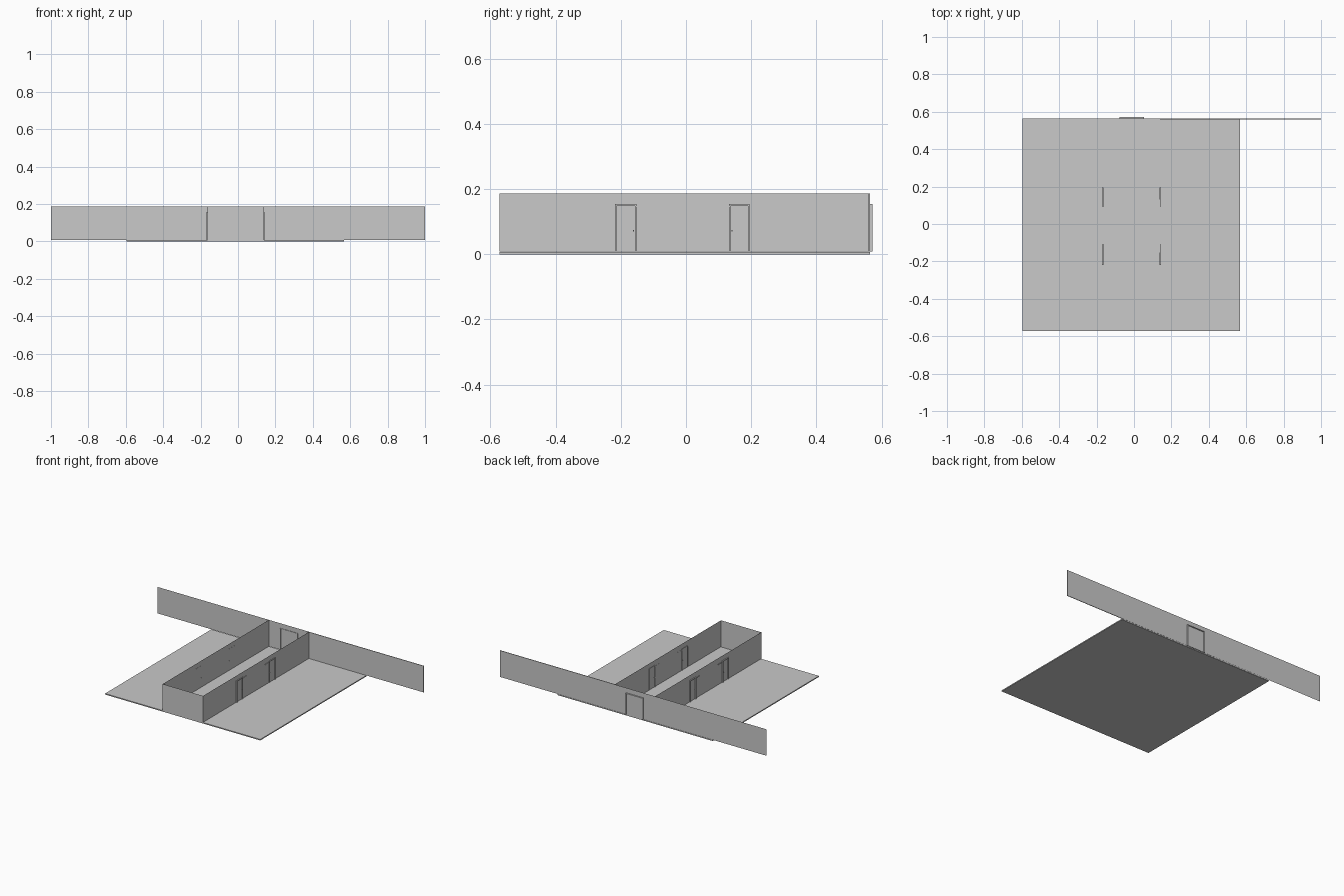
import bpy

if "Cube" in bpy.data.objects:
    bpy.data.objects.remove(bpy.data.objects["Cube"])

GREY = bpy.data.materials.new("plain_grey")
GREY.diffuse_color = (0.588, 0.588, 0.588, 1)
GREY.use_nodes = True
GREY.node_tree.nodes["Principled BSDF"].inputs["Base Color"].default_value = GREY.diffuse_color

BASE, TOP = 0.008, 0.187      # wall bottom and top
XL, XR = -0.163, 0.139        # corridor walls
YF, YB = -0.573, 0.564        # front and back walls


def add_mesh(name, verts, faces):
    me = bpy.data.meshes.new(name)
    me.from_pydata(verts, [], faces)
    me.materials.append(GREY)
    ob = bpy.data.objects.new(name, me)
    bpy.context.collection.objects.link(ob)
    return ob


def box(name, x0, x1, y0, y1, z0, z1):
    v = [(x, y, z) for x in (x0, x1) for y in (y0, y1) for z in (z0, z1)]
    f = [(0, 1, 3, 2), (4, 6, 7, 5), (0, 4, 5, 1),
         (2, 3, 7, 6), (0, 2, 6, 4), (1, 5, 7, 3)]
    return add_mesh(name, v, f)


def wall(name, a, b, z0=BASE):
    """Single-sheet wall between two plan points."""
    return add_mesh(name, [(*a, z0), (*b, z0), (*b, TOP), (*a, TOP)], [(0, 1, 2, 3)])


# Floor slab
box("floor", -0.595, 0.568, YF, YB, 0, 0.007)

# Long back wall: sheet on the left and centre, thin slab on the right
wall("back_wall_left", (XL, YB), (-1, YB))
wall("back_wall_centre", (XR, YB), (XL, YB))
box("back_wall_right", XR, 1, YB - 0.004, YB, BASE, TOP)

# Corridor walls and front end
wall("corridor_wall_left", (XL, YB), (XL, YF))
wall("corridor_wall_right", (XR, YF), (XR, YB))
wall("front_wall", (XL, YF), (XR, YF), 0.0)

# Side doors: frame, narrow side panel frame and handle
T, H, W = 0.004, 0.154, 0.005
for side, x in (("left", -0.166), ("right", 0.140)):
    for place, y0, y1, y2 in (("front", -0.218, -0.152, -0.107),
                              ("rear", 0.195, 0.132, 0.090)):
        n = f"{side}_{place}_door"
        lo, hi = min(y0, y1), max(y0, y1)
        box(n + "_post_a", x - T, x + T, lo, lo + W, BASE, H)
        box(n + "_post_b", x - T, x + T, hi - W, hi, BASE, H)
        box(n + "_lintel", x - T, x + T, lo + W, hi - W, H - W, H)
        a, b = min(y1, y2), max(y1, y2)
        box(n + "_side_rail", x - 0.002, x + 0.002, a, b, 0.145, 0.148)
        box(n + "_handle", x - T, x + T, y1 - 0.010 if y1 > y0 else y1 + 0.007,
            y1 - 0.007 if y1 > y0 else y1 + 0.010, 0.07, 0.075)

# Back entrance: door frame on the outside face of the back wall
x0, x1 = -0.078, 0.054
y0, y1 = YB - 0.003, 0.573
box("entrance_post_left", x0, x0 + W, y0, y1, BASE, H)
box("entrance_post_right", x1 - W, x1, y0, y1, BASE, H)
box("entrance_lintel", x0 + W, x1 - W, y0, y1, H - W, H)
box("entrance_leaf", x0 + W, x1 - W, YB, YB + 0.004, BASE, H - W)
